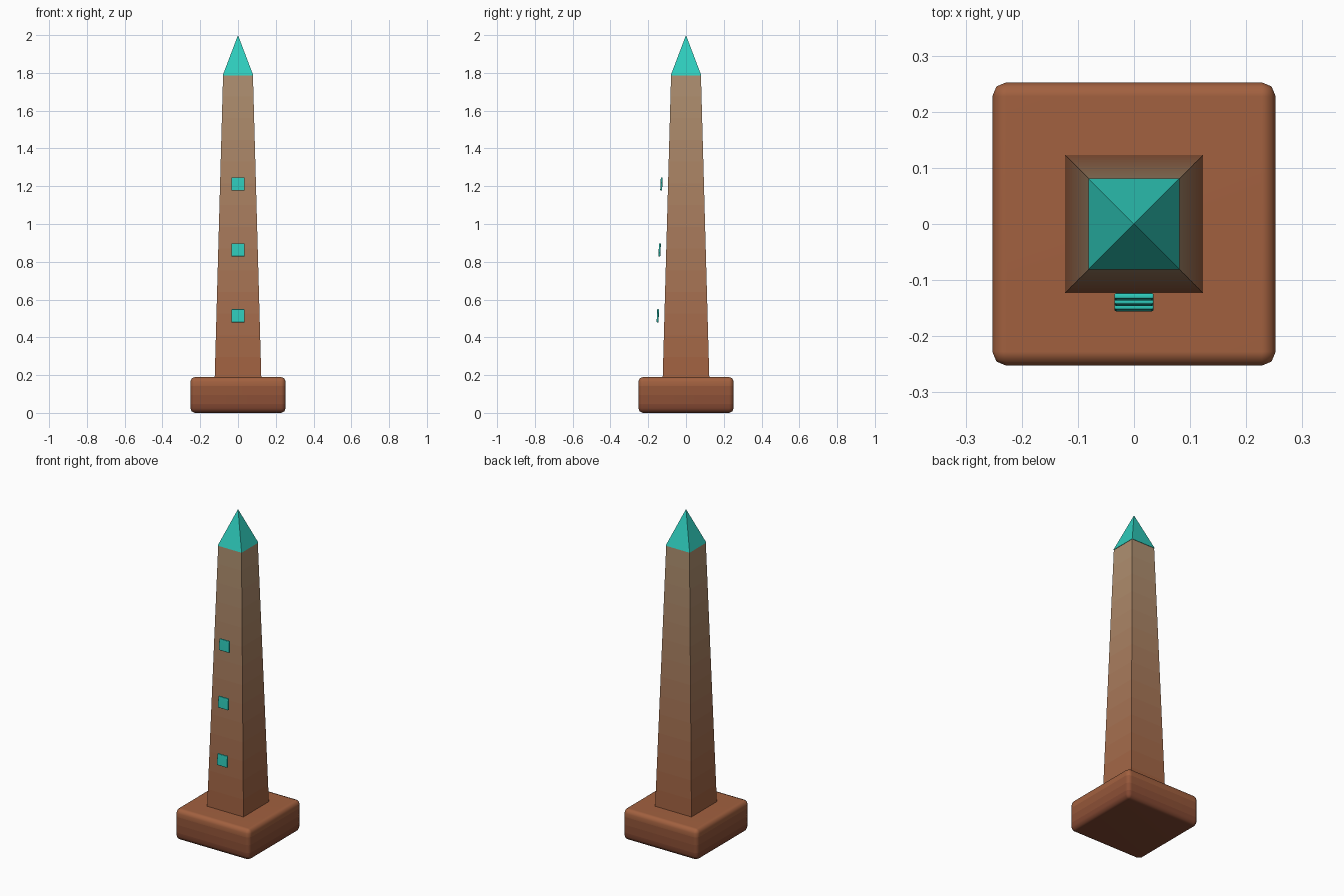
import bpy, bmesh
from mathutils import Vector, Matrix

if "Cube" in bpy.data.objects:
    bpy.data.objects.remove(bpy.data.objects["Cube"])

TEAL = (0.028, 0.60, 0.50)
# Stone colour by height: dark foot, red-brown shaft bottom, tan shaft top
STONE = [(0.0, (0.20, 0.055, 0.028)),
         (0.19, (0.36, 0.118, 0.05)),
         (1.79, (0.43, 0.285, 0.168))]


def material(name, color):
    mat = bpy.data.materials.new(name)
    mat.diffuse_color = (*color, 1)
    return mat


def stone_color(z):
    for (z0, c0), (z1, c1) in zip(STONE, STONE[1:]):
        if z <= z1:
            return Vector(c0).lerp(Vector(c1), (z - z0) / (z1 - z0))
    return Vector(STONE[-1][1])


def make_object(name, bm, smooth=False):
    bmesh.ops.recalc_face_normals(bm, faces=bm.faces)
    for f in bm.faces:
        f.smooth = smooth
    mesh = bpy.data.meshes.new(name)
    bm.to_mesh(mesh)
    bm.free()
    obj = bpy.data.objects.new(name, mesh)
    bpy.context.collection.objects.link(obj)
    if smooth:
        obj.modifiers.new("even_normals", 'WEIGHTED_NORMAL')
    return obj


def frustum(half_bottom, half_top, z0, z1):
    """Square block between two heights; half_top 0 gives a pyramid."""
    bm = bmesh.new()
    ring = [(-1, -1), (1, -1), (1, 1), (-1, 1)]
    low = [bm.verts.new((x * half_bottom, y * half_bottom, z0)) for x, y in ring]
    bm.faces.new(low[::-1])
    if half_top:
        top = [bm.verts.new((x * half_top, y * half_top, z1)) for x, y in ring]
        bm.faces.new(top)
    else:
        top = [bm.verts.new((0, 0, z1))] * 4
    for i in range(4):
        j = (i + 1) % 4
        loop = [low[i], low[j], top[j]] + ([top[i]] if half_top else [])
        bm.faces.new(loop)
    return bm


def shade_by_height(name, bm, z0, z1, bands):
    """Slice into level bands and give each its own stone colour."""
    step = (z1 - z0) / bands
    for i in range(1, bands):
        bmesh.ops.bisect_plane(bm, geom=bm.verts[:] + bm.edges[:] + bm.faces[:],
                               plane_co=(0, 0, z0 + i * step), plane_no=(0, 0, 1))
    for f in bm.faces:
        z = f.calc_center_median().z
        if abs(f.normal.z) > 0.9:
            z = z1 if f.normal.z > 0 else z0
        f.material_index = min(bands - 1, max(0, int((z - z0) / step)))
    return [material(f"{name}_{i}", stone_color(z0 + (i + 0.5) * step))
            for i in range(bands)]


# Rounded square plinth
bm = frustum(0.2525, 0.2525, 0, 0.19)
bmesh.ops.bevel(bm, geom=bm.edges[:], offset=0.025, segments=2,
                profile=0.5, affect='EDGES')
bm.normal_update()
mats = shade_by_height("plinth_stone", bm, 0, 0.19, 4)
mats[-1].diffuse_color = (*stone_color(0.19), 1)
plinth = make_object("plinth", bm, smooth=True)
for m in mats:
    plinth.data.materials.append(m)

# Tapered shaft
bm = frustum(0.1235, 0.079, 0.18, 1.79)
bm.normal_update()
mats = shade_by_height("shaft_stone", bm, 0.18, 1.79, 14)
shaft = make_object("shaft", bm)
for m in mats:
    shaft.data.materials.append(m)

# Pyramid cap
teal = material("teal", TEAL)
cap = make_object("cap", frustum(0.0815, 0, 1.785, 2.0))
cap.data.materials.append(teal)

# Three thin tiles floating in front, leaning with the shaft
for i, (y, z) in enumerate([(-0.149, 0.514), (-0.1395, 0.863), (-0.130, 1.212)]):
    bm = bmesh.new()
    bmesh.ops.create_cube(bm, size=1, matrix=Matrix.Diagonal((0.07, 0.010, 0.07, 1)))
    bmesh.ops.bevel(bm, geom=bm.edges[:], offset=0.003, segments=2,
                    profile=0.5, affect='EDGES')
    tile = make_object(f"front_tile_{i + 1}", bm, smooth=True)
    tile.location = (0, y, z)
    tile.rotation_euler.x = -0.05
    tile.data.materials.append(teal)

for m in bpy.data.materials:
    if m.users and not m.is_grease_pencil:
        m.use_nodes = True
        m.node_tree.nodes["Principled BSDF"].inputs["Base Color"].default_value = m.diffuse_color
